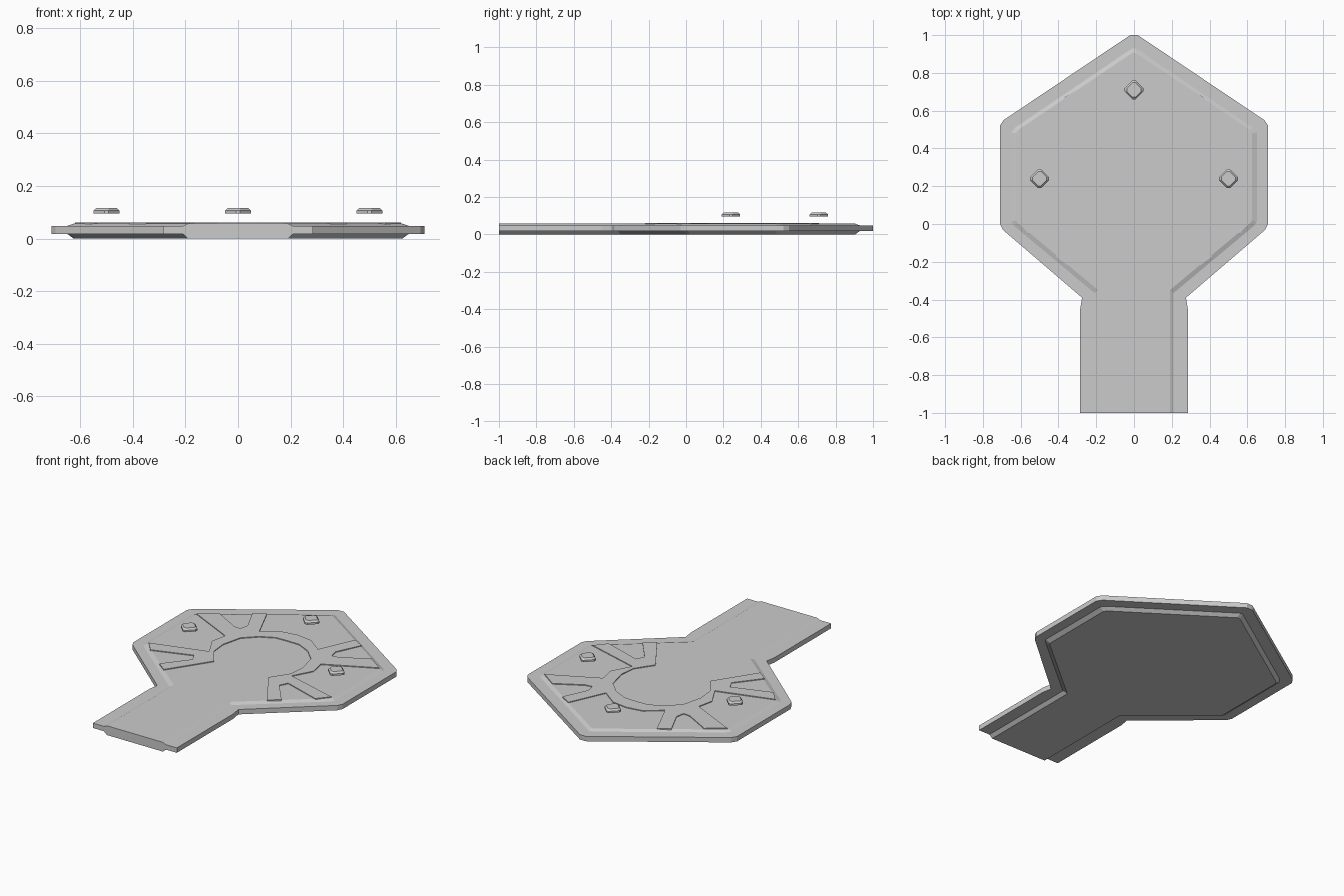
import bpy, bmesh

if "Cube" in bpy.data.objects:
    bpy.data.objects.remove(bpy.data.objects["Cube"])

def mirror(half):
    """Complete a half outline (x >= 0) into a closed symmetric loop."""
    return half + [(-x, y) for x, y in reversed(half) if x > 0]

def loft(name, rings, at=(0, 0)):
    """Skin stacked outlines [(points, z), ...] and cap both ends."""
    bm = bmesh.new()
    loops = [[bm.verts.new((x + at[0], y + at[1], z)) for x, y in pts] for pts, z in rings]
    n = len(loops[0])
    for a, b in zip(loops, loops[1:]):
        for i in range(n):
            j = (i + 1) % n
            bm.faces.new((a[i], a[j], b[j], b[i]))
    caps = [bm.faces.new(loops[0]), bm.faces.new(loops[-1])]
    bm.normal_update()
    bmesh.ops.triangulate(bm, faces=caps)
    bmesh.ops.recalc_face_normals(bm, faces=bm.faces[:])
    me = bpy.data.meshes.new(name)
    bm.to_mesh(me)
    bm.free()
    ob = bpy.data.objects.new(name, me)
    bpy.context.collection.objects.link(ob)
    return ob

# Plate with handle: thin outer rim, thicker core above and below
rim = mirror([(0.02, 1), (0.69, 0.55), (0.71, 0.52), (0.71, 0), (0.695, -0.03),
              (0.275, -0.39), (0.285, -0.45), (0.285, -1)])
step = mirror([(0.01, 0.93), (0.63, 0.51), (0.65, 0.485), (0.65, 0.01), (0.635, -0.01),
               (0.21, -0.365), (0.21, -0.41), (0.21, -1)])
core = mirror([(0.01, 0.905), (0.61, 0.5), (0.625, 0.48), (0.625, 0.02), (0.615, 0.005),
               (0.19, -0.35), (0.19, -0.4), (0.19, -1)])
loft("plate", [(core, 0), (step, 0.018), (rim, 0.018),
               (rim, 0.048), (step, 0.048), (core, 0.057)])

# Thin raised ring with eight rays
emblem = mirror([(0, 0.58), (0.1, 0.565), (0.2, 0.49), (0.30, 0.71), (0.37, 0.67),
                 (0.30, 0.52), (0.31, 0.465), (0.355, 0.47), (0.515, 0.56), (0.62, 0.485),
                 (0.325, 0.34), (0.345, 0.24), (0.28, 0.12), (0.62, 0.02), (0.56, -0.05),
                 (0.32, 0.03), (0.295, -0.02), (0.415, -0.17), (0.35, -0.22), (0.185, 0.03),
                 (0.26, 0.14), (0.27, 0.24), (0.24, 0.365), (0.165, 0.44), (0.08, 0.482), (0, 0.485)])
loft("ray_ring", [(emblem, 0.045), (emblem, 0.062)])

# Floating diamond studs with chamfered tops
def diamond(r, c=0.008):
    return [(r, -c), (r, c), (c, r), (-c, r), (-r, c), (-r, -c), (-c, -r), (c, -r)]

for name, at in (("stud_top", (0, 0.71)), ("stud_left", (-0.5, 0.24)), ("stud_right", (0.5, 0.24))):
    loft(name, [(diamond(0.05), 0.095), (diamond(0.05), 0.106), (diamond(0.038), 0.117)], at)
